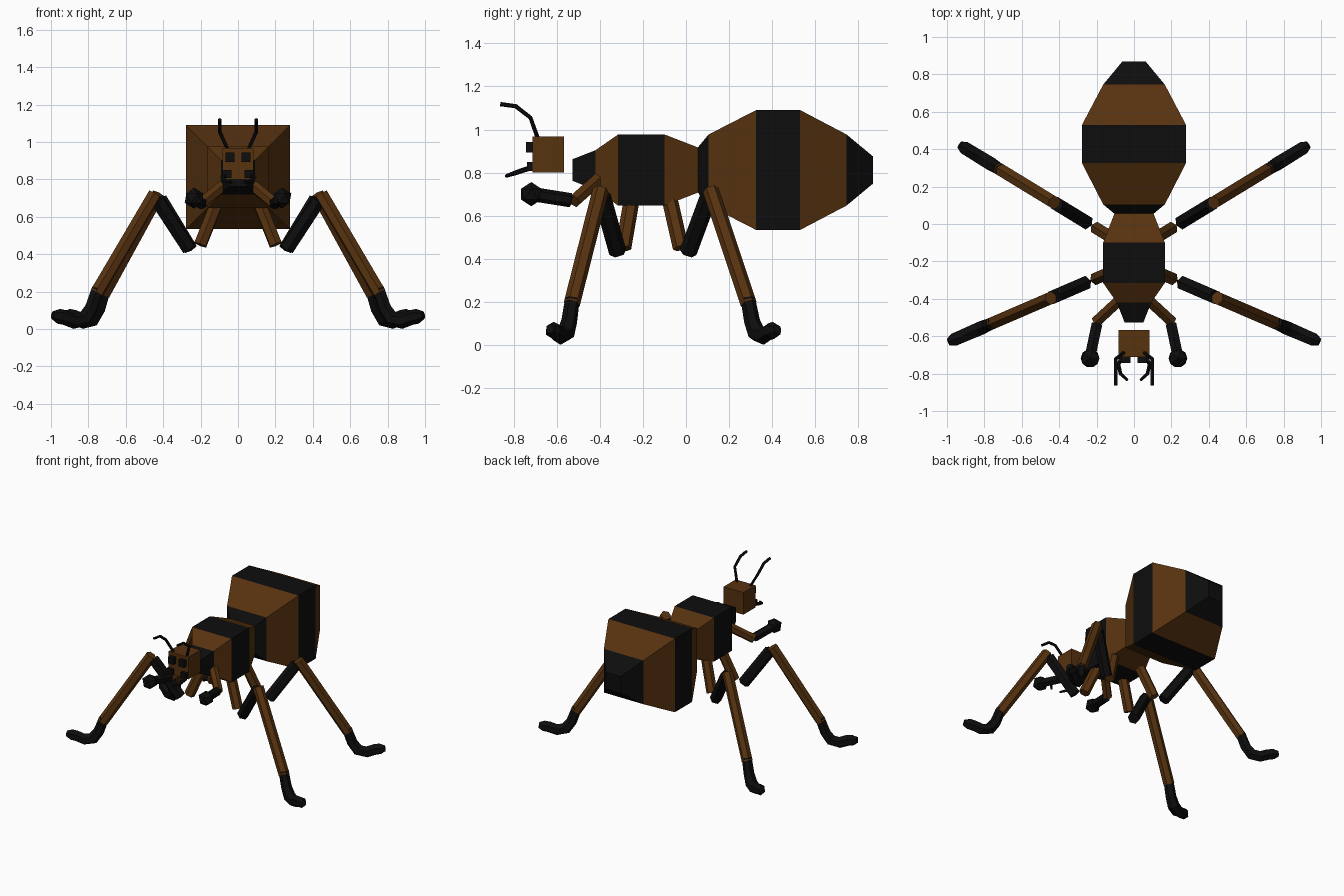
import bpy
import bmesh
import math
from mathutils import Vector

if "Cube" in bpy.data.objects:
    bpy.data.objects.remove(bpy.data.objects["Cube"])


def material(name, rgb):
    m = bpy.data.materials.new(name)
    m.diffuse_color = (*rgb, 1)
    m.use_nodes = True
    m.node_tree.nodes["Principled BSDF"].inputs["Base Color"].default_value = m.diffuse_color
    return m


BROWN = material("chestnut_brown", (0.095, 0.032, 0.0048))
BLACK = material("soot_black", (0.004, 0.004, 0.004))


def finish(name, bm, mats):
    bmesh.ops.recalc_face_normals(bm, faces=bm.faces[:])
    mesh = bpy.data.meshes.new(name)
    bm.to_mesh(mesh)
    bm.free()
    for m in mats:
        mesh.materials.append(m)
    ob = bpy.data.objects.new(name, mesh)
    bpy.context.collection.objects.link(ob)
    return ob


def skin(bm, rings, stripe=None):
    """Bridge rings of points into a capped solid; stripe gives a material per band."""
    rows = [[bm.verts.new(p) for p in ring] for ring in rings]
    n = len(rows[0])
    for i, (a, b) in enumerate(zip(rows, rows[1:])):
        for k in range(n):
            f = bm.faces.new((a[k], a[(k + 1) % n], b[(k + 1) % n], b[k]))
            f.material_index = stripe[i] if stripe else 0
    for row, i in ((rows[0], 0), (rows[-1], -1)):
        f = bm.faces.new(row)
        f.material_index = stripe[i] if stripe else 0


def tube(name, pts, radii, mat, sides=6):
    """Polygonal tube along a path, with one corner facing up."""
    pts = [Vector(p) for p in pts]
    rings = []
    for i, p in enumerate(pts):
        t = (pts[min(i + 1, len(pts) - 1)] - pts[max(i - 1, 0)]).normalized()
        side = t.cross(Vector((0, 0, 1))).normalized()
        up = side.cross(t)
        r = radii[i] if isinstance(radii, (list, tuple)) else radii
        rings.append([p + r * (math.cos(a) * up + math.sin(a) * side)
                      for a in (k * math.tau / sides for k in range(sides))])
    bm = bmesh.new()
    skin(bm, rings)
    return finish(name, bm, [mat])


def box(name, lo, hi, mat):
    bm = bmesh.new()
    bmesh.ops.create_cube(bm, size=1)
    lo, hi = Vector(lo), Vector(hi)
    for v in bm.verts:
        v.co = (lo + hi) / 2 + v.co * (hi - lo)
    return finish(name, bm, [mat])


# Striped square-section body: (y, half width)
def body(name, stations, stripe):
    cz = 0.812
    bm = bmesh.new()
    skin(bm, [[(sx * h, y, cz + sz * h) for sx, sz in ((-1, -1), (1, -1), (1, 1), (-1, 1))]
              for y, h in stations], stripe)
    finish(name, bm, [BROWN, BLACK])


body("thorax", [(-0.527, 0.05), (-0.42, 0.092), (-0.315, 0.165), (-0.10, 0.165), (0.055, 0.105)],
     [1, 0, 1, 0])
body("abdomen", [(0.055, 0.105), (0.105, 0.165), (0.325, 0.278), (0.53, 0.278),
                 (0.745, 0.165), (0.868, 0.063)], [1, 0, 1, 0, 1])

# Head
box("head", (-0.083, -0.712, 0.80), (0.083, -0.567, 0.967), BROWN)

# Walking leg in its own plane: (distance outward, height)
LEG = [("coxa", [(-0.06, 0.68), (0.04, 0.45)], 0.037, BROWN),
       ("femur", [(0.105, 0.43), (0.29, 0.69)], 0.041, BLACK),
       ("tibia", [(0.305, 0.72), (0.645, 0.19)], 0.038, BROWN),
       ("foot", [(0.637, 0.215), (0.675, 0.11), (0.715, 0.055), (0.775, 0.042),
                 (0.83, 0.062), (0.865, 0.068), (0.90, 0.074)],
        [0.034, 0.037, 0.042, 0.041, 0.04, 0.04, 0.022], BLACK)]

for s, tag in ((-1, "left"), (1, "right")):
    # Eyes and jaws
    def pair_box(name, x0, x1, y0, y1, z0, z1):
        box(f"{tag}_{name}", (min(s * x0, s * x1), y0, z0), (max(s * x0, s * x1), y1, z1), BLACK)

    pair_box("eye", 0.02, 0.067, -0.742, -0.71, 0.893, 0.943)
    pair_box("jaw_base", 0.035, 0.083, -0.737, -0.71, 0.808, 0.85)
    tube(f"{tag}_mandible", [(s * 0.06, -0.71, 0.826), (s * 0.084, -0.75, 0.813),
                             (s * 0.072, -0.80, 0.796), (s * 0.035, -0.835, 0.784)],
         [0.012, 0.012, 0.011, 0.008], BLACK)

    # Antenna
    tube(f"{tag}_antenna", [(s * 0.055, -0.688, 0.96), (s * 0.098, -0.722, 1.055),
                            (s * 0.098, -0.79, 1.108), (s * 0.098, -0.862, 1.118)],
         0.01, BLACK)

    # Raised front arm with rounded tip
    tube(f"{tag}_upper_arm", [(s * 0.07, -0.40, 0.775), (s * 0.20, -0.52, 0.668)], 0.033, BROWN)
    tube(f"{tag}_forearm", [(s * 0.198, -0.535, 0.672), (s * 0.233, -0.70, 0.698)], 0.033, BLACK)
    bm = bmesh.new()
    bmesh.ops.create_icosphere(bm, subdivisions=1, radius=0.056)
    bmesh.ops.translate(bm, vec=(s * 0.235, -0.718, 0.70), verts=bm.verts[:])
    finish(f"{tag}_arm_tip", bm, [BLACK])

    # Walking legs
    for pos, y0, ang in (("front", -0.275, -23.3), ("rear", -0.045, 31.4)):
        c, d = math.cos(math.radians(ang)), math.sin(math.radians(ang))
        for part, path, r, mat in LEG:
            tube(f"{tag}_{pos}_{part}",
                 [(s * (0.165 + u * c), y0 + u * d, z) for u, z in path], r, mat)
